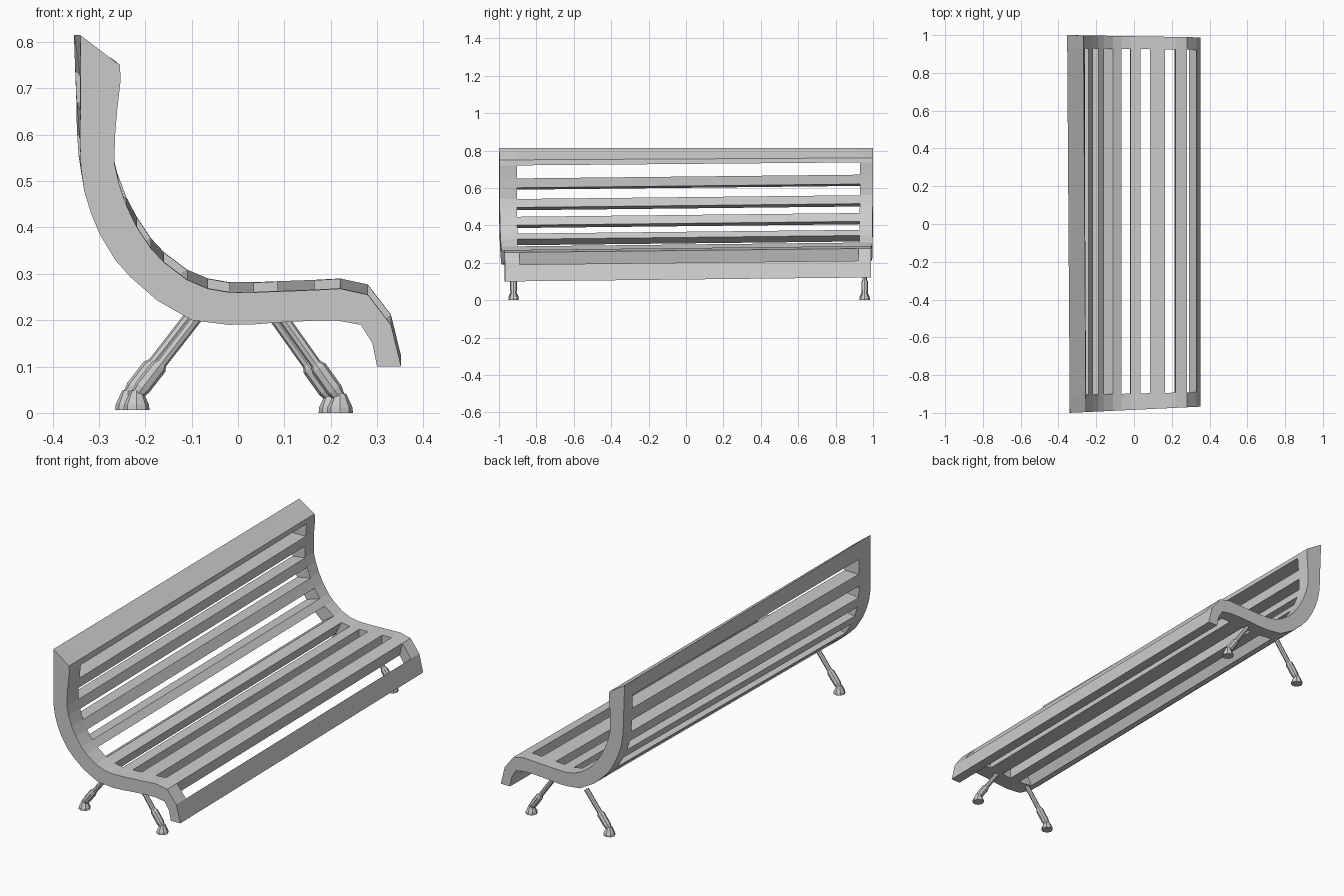
import bpy, bmesh
from mathutils import Vector

if "Cube" in bpy.data.objects:
    bpy.data.objects.remove(bpy.data.objects["Cube"])

# Bench cross-section stations: (sitting side x, z, back side x, z), from top to front lip
STATIONS = [
    (-.255, .75, -.34, .815), (-.253, .72, -.34, .725), (-.261, .65, -.34, .65),
    (-.265, .60, -.341, .59), (-.267, .54, -.339, .53), (-.257, .495, -.332, .48),
    (-.24, .445, -.317, .43), (-.218, .40, -.298, .385), (-.188, .355, -.265, .33),
    (-.16, .325, -.232, .293), (-.11, .287, -.175, .243), (-.065, .268, -.10, .20),
    (-.018, .26, -.02, .19), (.035, .26, .035, .191), (.085, .262, .085, .195),
    (.165, .265, .165, .199), (.22, .268, .215, .199), (.28, .255, .265, .19),
    (.33, .19, .29, .15), (.352, .10, .30, .10)]
# Columns along the bench: (y at the backrest, y shift at the front lip)
COLUMNS = [(-1, .033), (-.905, .015), (.93, -.008), (1, -.012)]


def place(x, z, column):
    """Slightly skewed bench: the far end sits a little higher and further back."""
    y0, dy = COLUMNS[column]
    y = y0 + dy * (x + .34) / .69
    t = (y0 + 1) / 2
    lift = .022 * t * min(1, max(0, (.80 - z) / .1))
    lean = .014 * t * min(1, max(0, (z - .4) / .4))
    return Vector((x - lean, y, z + lift))


def finish(bm, name):
    bmesh.ops.recalc_face_normals(bm, faces=bm.faces)
    mesh = bpy.data.meshes.new(name)
    bm.to_mesh(mesh)
    bm.free()
    obj = bpy.data.objects.new(name, mesh)
    bpy.context.collection.objects.link(obj)
    return obj


# Slatted seat and backrest: a grid of solid cells, every other middle cell left open
def build_seat():
    bm = bmesh.new()
    rows, cols = len(STATIONS) - 1, len(COLUMNS) - 1
    top = [[bm.verts.new(place(s[0], s[1], c)) for c in range(cols + 1)] for s in STATIONS]
    low = [[bm.verts.new(place(s[2], s[3], c)) for c in range(cols + 1)] for s in STATIONS]

    def solid(r, c):
        inside = 0 <= r < rows and 0 <= c < cols
        return inside and not (c == 1 and r % 2 == 1)

    for r in range(rows):
        for c in range(cols):
            if not solid(r, c):
                continue
            ring = [(r, c), (r, c + 1), (r + 1, c + 1), (r + 1, c)]
            bm.faces.new([top[i][j] for i, j in ring])
            bm.faces.new([low[i][j] for i, j in reversed(ring)])
            neighbours = [(r - 1, c), (r, c + 1), (r + 1, c), (r, c - 1)]
            for k, n in enumerate(neighbours):
                if not solid(*n):
                    (a, b), (d, e) = ring[k], ring[(k + 1) % 4]
                    bm.faces.new([top[a][b], low[a][b], low[d][e], top[d][e]])
    finish(bm, "slatted_seat")


def frustum(bm, p, q, r1, r2, sides=8):
    """Tapered prism from point p to point q."""
    p, q = Vector(p), Vector(q)
    axis = q - p
    made = bmesh.ops.create_cone(bm, cap_ends=True, segments=sides, radius1=r1,
                                 radius2=r2, depth=axis.length)
    turn = Vector((0, 0, 1)).rotation_difference(axis).to_matrix().to_4x4()
    bmesh.ops.transform(bm, matrix=turn, verts=made["verts"])
    bmesh.ops.translate(bm, vec=(p + q) / 2, verts=made["verts"])


# Leg: slanted tube, thicker sleeve, and flared foot
def build_leg(name, foot_x, top_x, y, floor):
    bm = bmesh.new()
    head = Vector((top_x, y, .205))
    ankle = Vector((foot_x, y, floor + .032))
    along = lambda t: head.lerp(ankle, t)
    frustum(bm, head, along(.7), .012, .012)
    frustum(bm, along(.58), along(.63), .012, .018)
    frustum(bm, along(.63), along(.9), .018, .018)
    frustum(bm, along(.9), along(1.03), .018, .011)
    base = Vector((foot_x, y, floor))
    up = Vector((0, 0, 1))
    frustum(bm, base, base + up * .012, .028, .027)
    frustum(bm, base + up * .012, base + up * .042, .027, .013)
    finish(bm, name)


build_seat()
for side, y, shift in (("near", -.922, .009), ("far", .955, -.009)):
    build_leg(f"{side}_back_leg", -.228 + shift, -.098 + shift, y, .006)
    build_leg(f"{side}_front_leg", .211 + shift, .088 + shift, y, 0)
